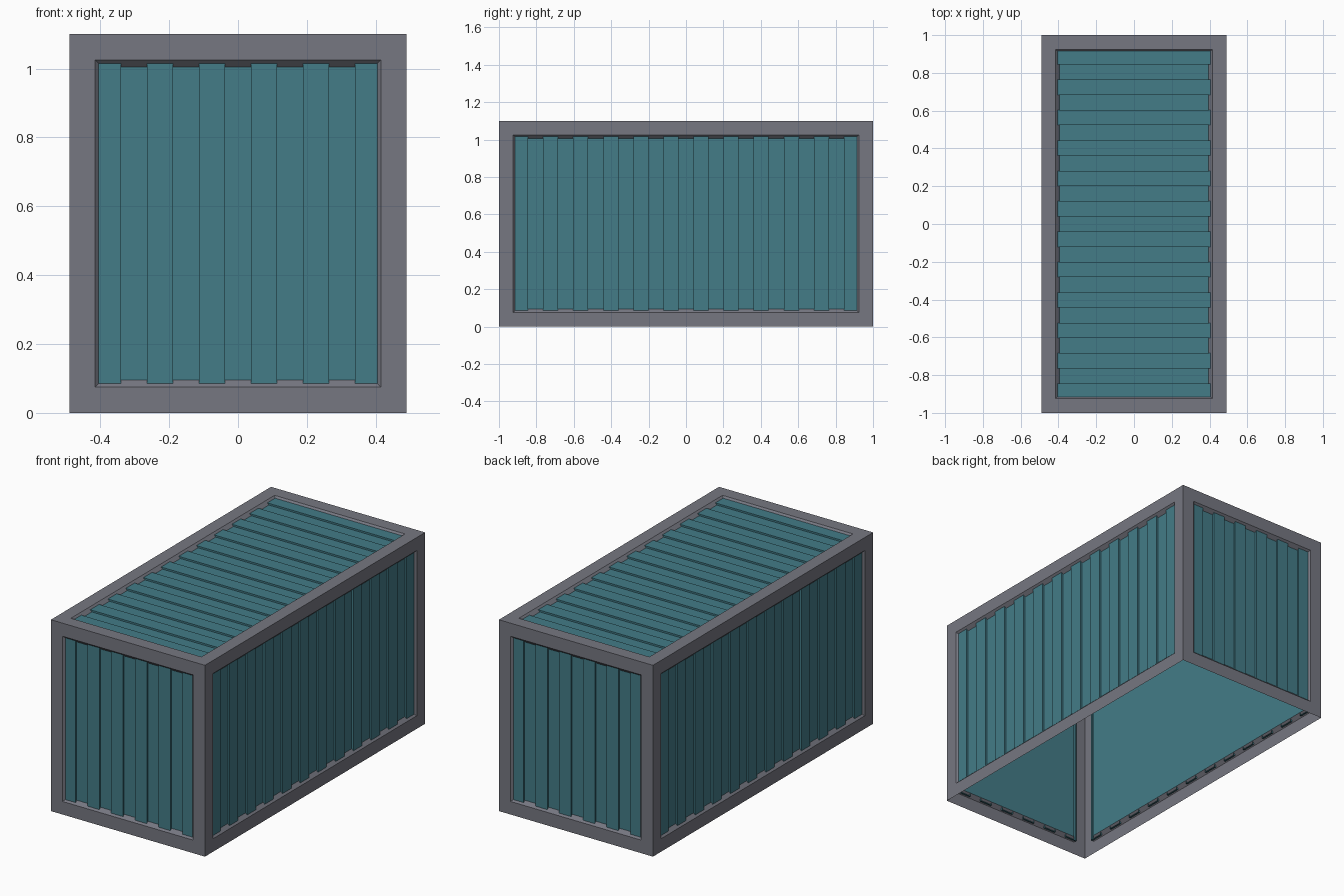
import bpy, bmesh
from mathutils import Vector

if "Cube" in bpy.data.objects:
    bpy.data.objects.remove(bpy.data.objects["Cube"])

W, L, H = 0.49, 1.0, 1.1      # half width, half length, height
RAIL = 0.075                  # width of the frame rails
D1, D2 = 0.01, 0.02           # depth of the rib fronts and of the flat sheet (45 degree lip)


def material(name, rgb):
    m = bpy.data.materials.new(name)
    m.diffuse_color = (*rgb, 1)
    m.use_nodes = True
    m.node_tree.nodes["Principled BSDF"].inputs["Base Color"].default_value = m.diffuse_color
    return m


GREY = material("frame grey", (0.182, 0.185, 0.220))
TEAL = material("panel teal", (0.056, 0.200, 0.245))


def finish(name, bm, mat):
    bmesh.ops.remove_doubles(bm, verts=bm.verts, dist=1e-5)
    me = bpy.data.meshes.new(name)
    bm.to_mesh(me)
    bm.free()
    me.materials.append(mat)
    ob = bpy.data.objects.new(name, me)
    bpy.context.collection.objects.link(ob)


X, Y, Z = Vector((1, 0, 0)), Vector((0, 1, 0)), Vector((0, 0, 1))
C = Z * H / 2
# name, face centre, rib-count axis u, rib-length axis v (u x v points out), half sizes, rib count
SIDES = [
    ("front", C - Y * L, X, Z, W, H / 2, 6),
    ("back", C + Y * L, -X, Z, W, H / 2, 6),
    ("right", C + X * W, Y, Z, L, H / 2, 12),
    ("left", C - X * W, -Y, Z, L, H / 2, 12),
    ("roof", Z * H, Y, -X, L, W, 12),
]

frame = bmesh.new()
for name, centre, u, v, hu, hv, count in SIDES:
    n = u.cross(v)

    def quad(bm, pts):
        bm.faces.new([bm.verts.new(centre + u * a + v * b - n * d) for a, b, d in pts])

    def ring(inset, d):
        a, b = hu - inset, hv - inset
        return [(-a, -b, d), (a, -b, d), (a, b, d), (-a, b, d)]

    # frame rails and the sloping lip around the opening; the underside stays open
    loops = [ring(0, 0), ring(RAIL, 0), ring(RAIL + D2, D2)]
    for o, i in zip(loops, loops[1:]):
        for k in range(4):
            j = (k + 1) % 4
            quad(frame, [o[k], o[j], i[j], i[k]])

    # flat sheet at the bottom of the recess
    sheet = bmesh.new()
    quad(sheet, loops[2])
    finish(name + "_sheet", sheet, TEAL)

    # raised ribs, with gaps the same width as the ribs
    ribs = bmesh.new()
    a, b = hu - RAIL, hv - RAIL
    w = 2 * a / (2 * count - 1)
    for r in range(count):
        s = -a + 2 * r * w
        base = [(s, -b), (s + w, -b), (s + w, b), (s, b)]
        quad(ribs, [(p, q, D1) for p, q in base])
        for k in range(4):
            (p, q), (p2, q2) = base[k], base[(k + 1) % 4]
            quad(ribs, [(p, q, D2), (p2, q2, D2), (p2, q2, D1), (p, q, D1)])
    finish(name + "_ribs", ribs, TEAL)

finish("frame", frame, GREY)
